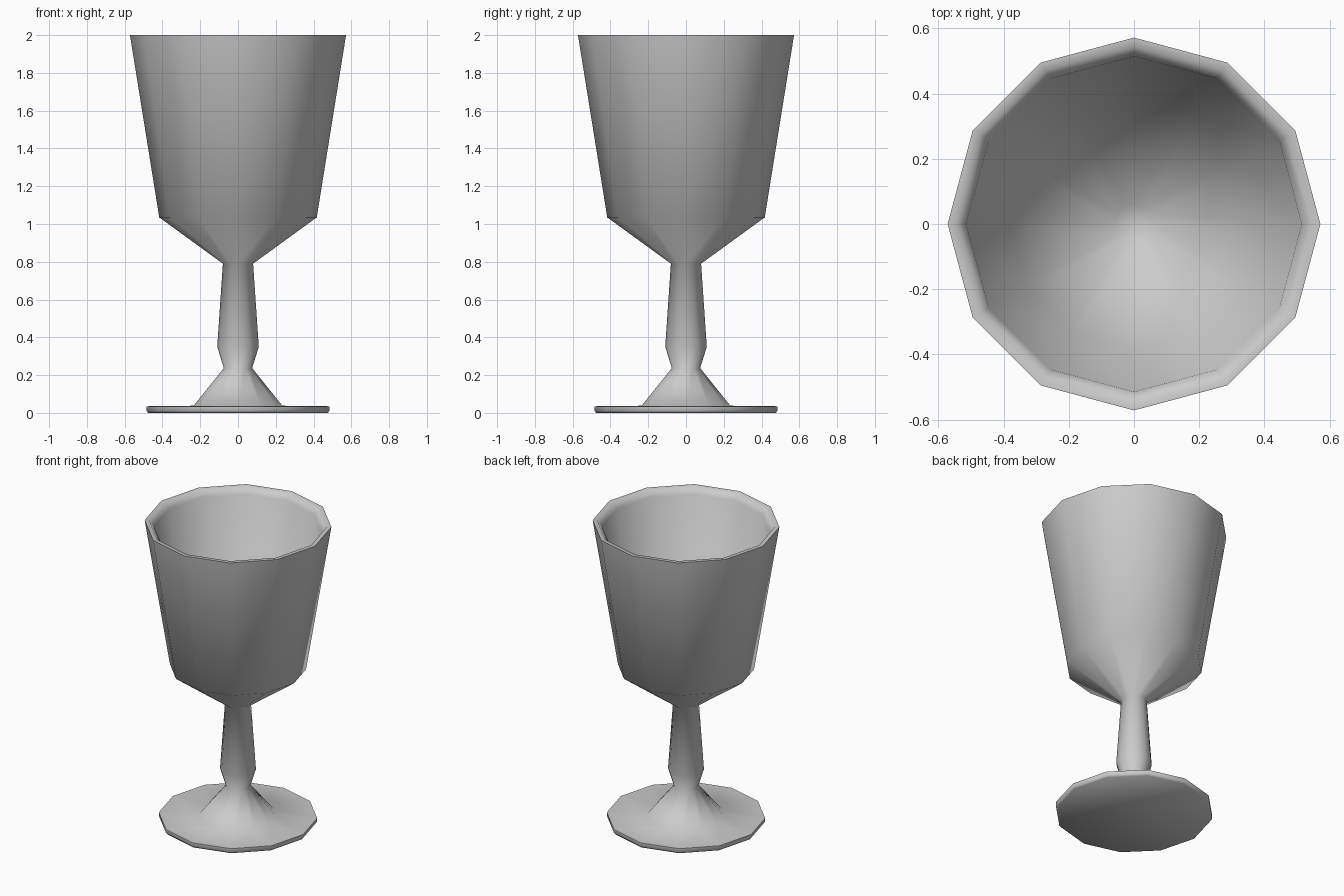
import bpy, bmesh, math

if "Cube" in bpy.data.objects:
    bpy.data.objects.remove(bpy.data.objects["Cube"])

SIDES = 12

# Closed lathe profile (radius, height): foot, stem, outer bowl, rim, inner bowl
profile = [
    (0, 0), (0.475, 0), (0.485, 0.012), (0.485, 0.035), (0.235, 0.038),
    (0.075, 0.237), (0.11, 0.35), (0.08, 0.79),
    (0.417, 1.035), (0.572, 2.0),
    (0.545, 2.0), (0.515, 1.96), (0.385, 1.06), (0.06, 0.84), (0, 0.83),
]


def lathe(name, points, sides):
    bm = bmesh.new()
    rings = []
    for r, z in points:
        n = sides if r > 0 else 1
        rings.append([bm.verts.new((r * math.cos(2 * math.pi * i / sides),
                                    r * math.sin(2 * math.pi * i / sides), z))
                      for i in range(n)])
    for a, b in zip(rings, rings[1:]):
        for i in range(sides):
            j = (i + 1) % sides
            if len(a) == 1:
                bm.faces.new((a[0], b[j], b[i]))
            elif len(b) == 1:
                bm.faces.new((a[i], a[j], b[0]))
            else:
                bm.faces.new((a[i], a[j], b[j], b[i]))
    bmesh.ops.recalc_face_normals(bm, faces=bm.faces)
    mesh = bpy.data.meshes.new(name)
    bm.to_mesh(mesh)
    bm.free()
    obj = bpy.data.objects.new(name, mesh)
    bpy.context.collection.objects.link(obj)
    return obj


# One-piece goblet, smooth apart from foot and rim edges
goblet = lathe("goblet", profile, SIDES)
bpy.context.view_layer.objects.active = goblet
goblet.select_set(True)
bpy.ops.object.shade_smooth_by_angle(angle=math.radians(65))
